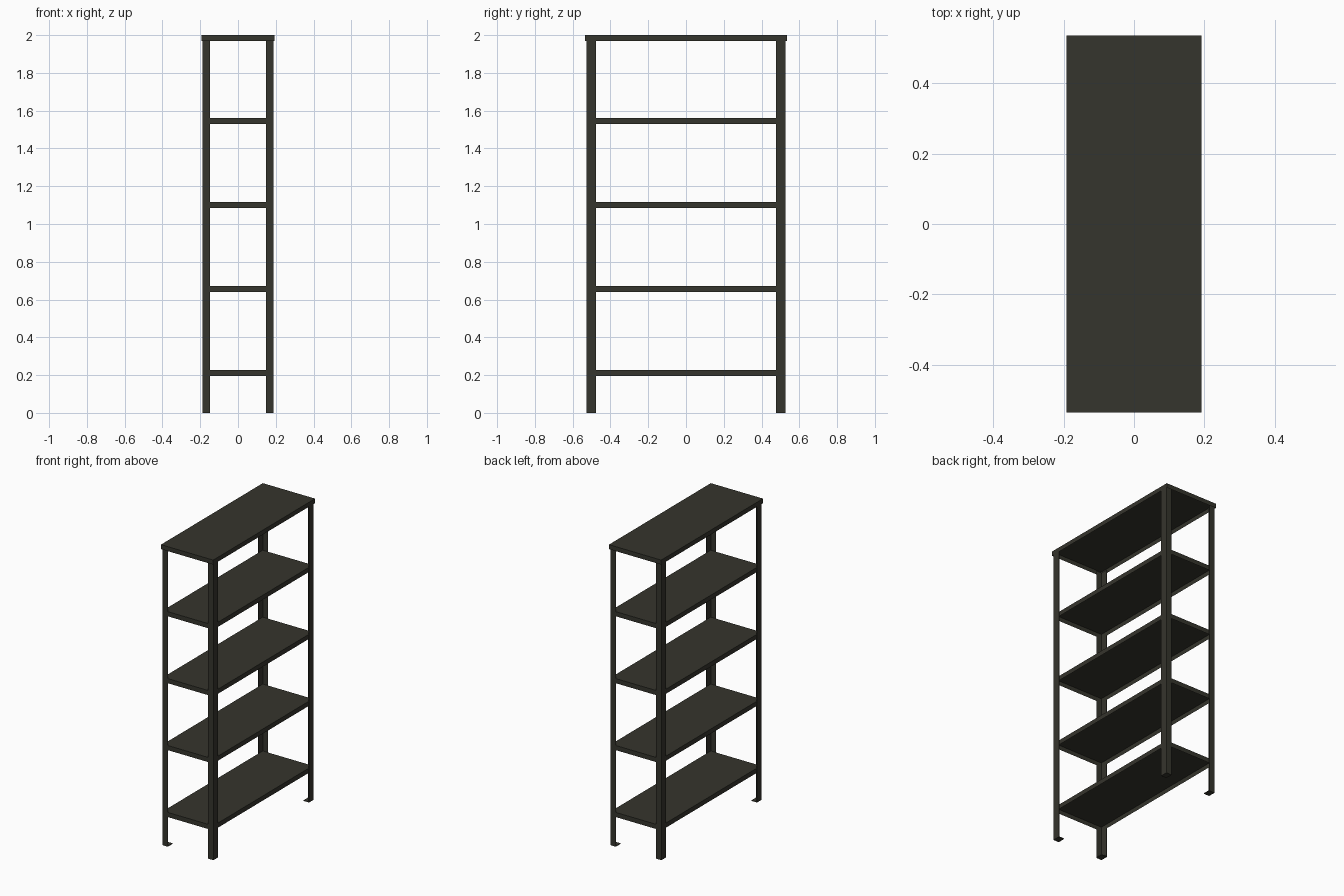
import bpy, bmesh

if "Cube" in bpy.data.objects:
    bpy.data.objects.remove(bpy.data.objects["Cube"])

metal = bpy.data.materials.new("dark olive metal")
metal.diffuse_color = (0.036, 0.035, 0.026, 1)
metal.use_nodes = True
metal.node_tree.nodes["Principled BSDF"].inputs["Base Color"].default_value = metal.diffuse_color

T = 0.004             # sheet thickness
PX, PY = 0.188, 0.527  # outer corner of the posts


def make_object(name, bm):
    bmesh.ops.recalc_face_normals(bm, faces=bm.faces)
    mesh = bpy.data.meshes.new(name)
    bm.to_mesh(mesh)
    bm.free()
    mesh.materials.append(metal)
    obj = bpy.data.objects.new(name, mesh)
    bpy.context.collection.objects.link(obj)
    return obj


def extrude_profile(bm, points, z0, z1):
    face = bm.faces.new([bm.verts.new((x, y, z0)) for x, y in points])
    top = bmesh.ops.extrude_face_region(bm, geom=[face])["geom"]
    bmesh.ops.translate(bm, vec=(0, 0, z1 - z0),
                        verts=[g for g in top if isinstance(g, bmesh.types.BMVert)])


def tray(name, hx, hy, z0, z1):
    """Folded sheet shelf: flat top with a rim turned down, open below."""
    bm = bmesh.new()
    extrude_profile(bm, [(-hx, -hy), (hx, -hy), (hx, hy), (-hx, hy)], z0, z1)
    bm.faces.ensure_lookup_table()
    bottom = min(bm.faces, key=lambda f: f.calc_center_median().z)
    bmesh.ops.recalc_face_normals(bm, faces=bm.faces)
    bmesh.ops.inset_region(bm, faces=[bottom], thickness=T)
    for v in bottom.verts:
        v.co.z = z1 - T
    return make_object(name, bm)


# Angle-iron posts, open towards the inside, with a small foot plate in each
for sx, side in ((-1, "left"), (1, "right")):
    for sy, end in ((-1, "front"), (1, "back")):
        bm = bmesh.new()
        wx, wy = 0.041, 0.05
        angle = [(0, 0), (wx, 0), (wx, T), (T, T), (T, wy), (0, wy)]
        extrude_profile(bm, [(sx * (PX - x), sy * (PY - y)) for x, y in angle], 0, 1.985)
        make_object(f"{end}_{side}_post", bm)

        bm = bmesh.new()
        plate = [(T, T), (wx, T), (wx, wy), (T, wy)]
        extrude_profile(bm, [(sx * (PX - x), sy * (PY - y)) for x, y in plate], 0, T)
        make_object(f"{end}_{side}_foot_plate", bm)

# Four shelves held inside the posts
for i in range(4):
    z = 0.195 + 0.445 * i
    tray(f"shelf_{i + 1}", PX - T, PY - T, z, z + 0.031)

# Top shelf capping the posts
tray("top_shelf", 0.192, 0.535, 1.97, 2.0)
